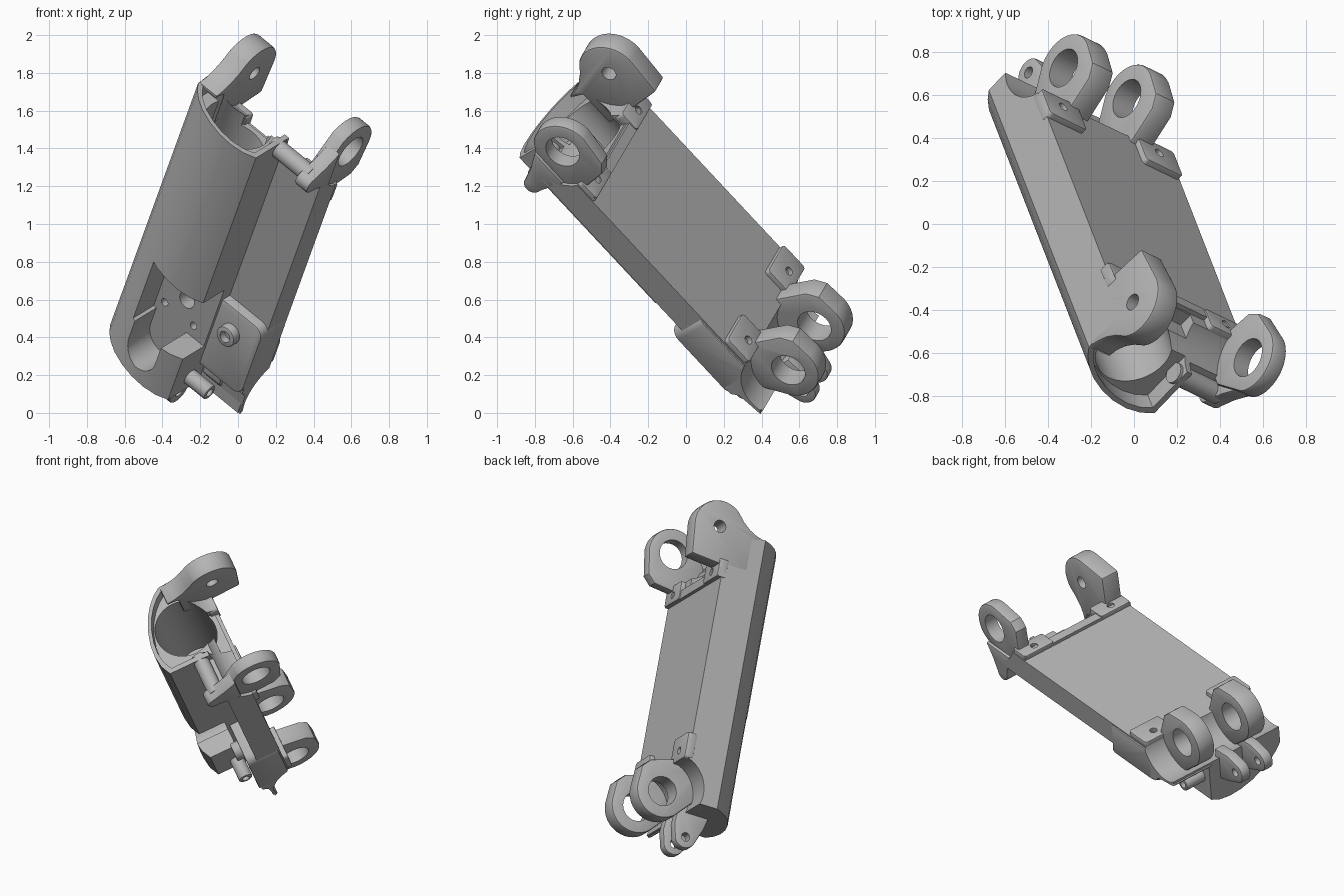
import bpy, bmesh, math
from mathutils import Vector, Matrix

if "Cube" in bpy.data.objects:
    bpy.data.objects.remove(bpy.data.objects["Cube"])

# One grey metal
metal = bpy.data.materials.new("grey_metal")
metal.use_nodes = True
GREY = (0.46, 0.46, 0.46, 1)
metal.diffuse_color = GREY
metal.node_tree.nodes["Principled BSDF"].inputs["Base Color"].default_value = GREY

# Tilted frame: first axis along the body, second across it, third out of the flat back
along = Vector((0.257, -0.66, 0.706)).normalized()
across = Vector((0.729, -0.357, -0.583))
across = (across - along * across.dot(along)).normalized()
out = along.cross(across)
FRAME = Matrix((along, across, out)).transposed().to_4x4()
FRAME.translation = (0.05, 0.04, 0.995)


def arc(c, r, a0=0, a1=360, n=32):
    """Points on an arc; a full turn leaves out the repeated point."""
    count = n if a1 - a0 == 360 else n + 1
    angles = [math.radians(a0 + (a1 - a0) * i / n) for i in range(count)]
    return [(c[0] + r * math.cos(a), c[1] + r * math.sin(a)) for a in angles]


def rect(u0, u1, v0, v1):
    return [(u0, v0), (u1, v0), (u1, v1), (u0, v1)]


def round_rect(u0, u1, v0, v1, r):
    corners = ((u1 - r, v1 - r), (u0 + r, v1 - r), (u0 + r, v0 + r), (u1 - r, v0 + r))
    return [p for i, c in enumerate(corners) for p in arc(c, r, 90 * i, 90 * i + 90, 6)]


def prism(name, pts, axis, lo, hi, bevel=0):
    """Extrude a 2D outline along one axis of the tilted frame."""
    bm = bmesh.new()
    ends = []
    for h in (lo, hi):
        ring = []
        for p in pts:
            co = list(p)
            co.insert(axis, h)
            ring.append(bm.verts.new(co))
        ends.append(ring)
        bm.faces.new(ring)
    for i in range(len(pts)):
        j = (i + 1) % len(pts)
        bm.faces.new((ends[0][i], ends[0][j], ends[1][j], ends[1][i]))
    bmesh.ops.recalc_face_normals(bm, faces=bm.faces)
    if bevel:
        rims = [e for e in bm.edges if e.calc_face_angle(0) > 0.7]
        bmesh.ops.bevel(bm, geom=rims, offset=bevel, segments=2, profile=0.5, affect='EDGES')
    me = bpy.data.meshes.new(name)
    bm.to_mesh(me)
    bm.free()
    me.materials.append(metal)
    ob = bpy.data.objects.new(name, me)
    bpy.context.collection.objects.link(ob)
    ob.matrix_world = FRAME
    return ob


def cut(ob, pts, axis, lo, hi):
    """Subtract a prism and bake the result."""
    tool = prism("cutter", pts, axis, lo, hi)
    tool.hide_render = True
    mod = ob.modifiers.new("cut", 'BOOLEAN')
    mod.operation = 'DIFFERENCE'
    mod.solver = 'EXACT'
    mod.object = tool
    deps = bpy.context.evaluated_depsgraph_get()
    me = bpy.data.meshes.new_from_object(ob.evaluated_get(deps))
    ob.modifiers.clear()
    ob.data = me
    bpy.data.objects.remove(tool)


parts = []
PIVOT = (0.872, 0.038)   # hinge axis, mirrored to both ends
LOW = (-PIVOT[0], PIVOT[1])

# Main housing: rounded front, flat back, side flange
front = [(-0.42, -0.28), (-0.385, -0.328), (-0.335, -0.375), (-0.27, -0.418), (-0.18, -0.457),
         (-0.09, -0.48), (0, -0.487), (0.08, -0.475), (0.145, -0.445)]
section = [(-0.42, -0.03)] + front + [(0.145, -0.19), (0.43, -0.19), (0.43, -0.03)]
BORE = (-0.13, -0.245)
cavity = [(BORE[0] + 0.89 * (t - BORE[0]), BORE[1] + 0.89 * (d - BORE[1])) for t, d in front]
cavity += [(0.115, -0.05), (-0.388, -0.05)]
body = prism("housing", section, 0, -0.944, 0.87)
cut(body, arc(PIVOT, 0.21, n=48), 1, -0.3, 0.6)
cut(body, arc(LOW, 0.21, n=48), 1, -0.6, 0.6)
cut(body, rect(0.8, 1, -0.4, 0.1), 1, 0.147, 0.6)
cut(body, rect(0.62, 1, -0.1, 0.1), 1, -0.2, 0.1)
cut(body, arc(BORE, 0.185, n=48), 0, -0.05, 1)
cut(body, cavity, 0, 0.78, 1)
# Front pocket, its round end and the holes in its floor
pocket = arc((-0.76, -0.09), 0.11, 90, 270, 20) + [(-0.64, -0.2), (-0.64, -0.22),
             (-0.22, -0.22), (-0.22, 0.3), (-0.64, 0.3), (-0.64, 0.02)]
cut(body, pocket, 2, -0.7, -0.27)
for s, t, r in ((-0.57, -0.165, 0.022), (-0.57, 0.045, 0.022), (-0.45, -0.045, 0.05)):
    cut(body, arc((s, t), r, n=20), 2, -0.4, -0.12)
parts.append(body)

# Thick corner block beside the pocket, its tail and its boss
block = prism("corner_block", round_rect(-0.78, -0.3, 0.1, 0.44, 0.06), 2, -0.25, -0.04, 0.008)
tail = prism("corner_tail", [(-0.7, -0.04), (-0.7, -0.24), (-0.77, -0.235), (-0.8, -0.2),
             (-0.95, -0.18), (-0.8, -0.04)], 1, 0.13, 0.44)
for ob in (block, tail):
    cut(ob, arc(LOW, 0.21, n=48), 1, 0, 0.6)
BOSS = (-0.457, 0.26)
boss = prism("corner_boss", arc(BOSS, 0.06), 2, -0.3, -0.2, 0.008)
cut(boss, arc(BOSS, 0.033, n=24), 2, -0.5, -0.26)
parts += [block, tail, boss]

# Raised step across the upper end, and four corner pads with screw holes
parts.append(prism("upper_step", rect(0.55, 0.61, -0.425, 0.425), 2, -0.06, -0.008))
for end, e in (("upper", 1), ("lower", -1)):
    for side, f in (("right", -1), ("left", 1)):
        inner = 0.55 if e > 0 else 0.5
        t0, t1 = sorted((f * 0.19, f * 0.425))
        s0, s1 = sorted((e * inner, e * 0.675))
        pad = prism(end + "_" + side + "_pad", round_rect(s0, s1, t0, t1, 0.02), 2, -0.06, 0, 0.006)
        cut(pad, arc((e * 0.604, f * 0.308), 0.024, n=20), 2, -0.2, 0.1)
        parts.append(pad)


# Hinge lugs: round eye with a heel, and a root buried in the housing
def lug(name, e, t0, t1, radius, hole, heel, root):
    pts = arc(PIVOT, radius, -40, 91, 28) + heel + [(0.63, -0.04)] + root
    ob = prism(name, [(e * s, d) for s, d in pts], 1, t0, t1, 0.012)
    cut(ob, arc((e * PIVOT[0], PIVOT[1]), hole, n=36), 1, -0.6, 0.6)
    parts.append(ob)


shoulder = [(0.63, -0.2), (0.84, -0.2), (0.86, -0.275), (0.87, -0.275), (0.885, -0.22),
            (0.91, -0.17), (0.95, -0.12)]
lug("upper_right_lug", 1, -0.42, -0.29, 0.172, 0.04, [(0.65, 0.19)], shoulder)
lug("upper_left_lug", 1, 0.32, 0.41, 0.168, 0.095, [(0.7, 0.18), (0.65, 0.13)],
    [(0.63, -0.18), (0.84, -0.18)])
for side, t0, t1 in (("right", -0.245, -0.11), ("left", 0.16, 0.285)):
    lug("lower_" + side + "_lug", -1, t0, t1, 0.172, 0.095, [(0.745, 0.2), (0.69, 0.15)],
        [(0.63, -0.22), (0.84, -0.22)])

# Arm under the upper left lug and the pin it carries
arm = arc((0.8, -0.265), 0.05, 170, 350, 12) + [(0.89, -0.19), (0.95, -0.1), (0.72, -0.1), (0.74, -0.19)]
parts.append(prism("pin_arm", arm, 1, 0.34, 0.43, 0.01))
parts.append(prism("upper_pin", arc((0.82, -0.235), 0.05), 1, 0.1, 0.38))

# Hollow stub at the lower end
stub = prism("lower_stub", arc((-0.85, -0.3), 0.045), 1, 0.1, 0.29, 0.006)
cut(stub, arc((-0.85, -0.3), 0.025, n=24), 1, 0.2, 0.4)
parts.append(stub)

# Small fork at the lower end
for name, t0 in (("right", -0.19), ("left", -0.01)):
    ear = prism(name + "_fork_ear", arc((-1.1, -0.19), 0.072, 110, 240, 18)
                + [(-1.02, -0.3), (-0.9, -0.33), (-0.9, -0.11), (-1.03, -0.1)], 1, t0, t0 + 0.07, 0.008)
    cut(ear, arc((-1.1, -0.19), 0.028, n=24), 1, -0.5, 0.5)
    parts.append(ear)

# Smooth the curved faces, keep edges sharp
bpy.ops.object.select_all(action='DESELECT')
for ob in parts:
    ob.select_set(True)
bpy.context.view_layer.objects.active = body
bpy.ops.object.shade_smooth_by_angle(angle=math.radians(30))
